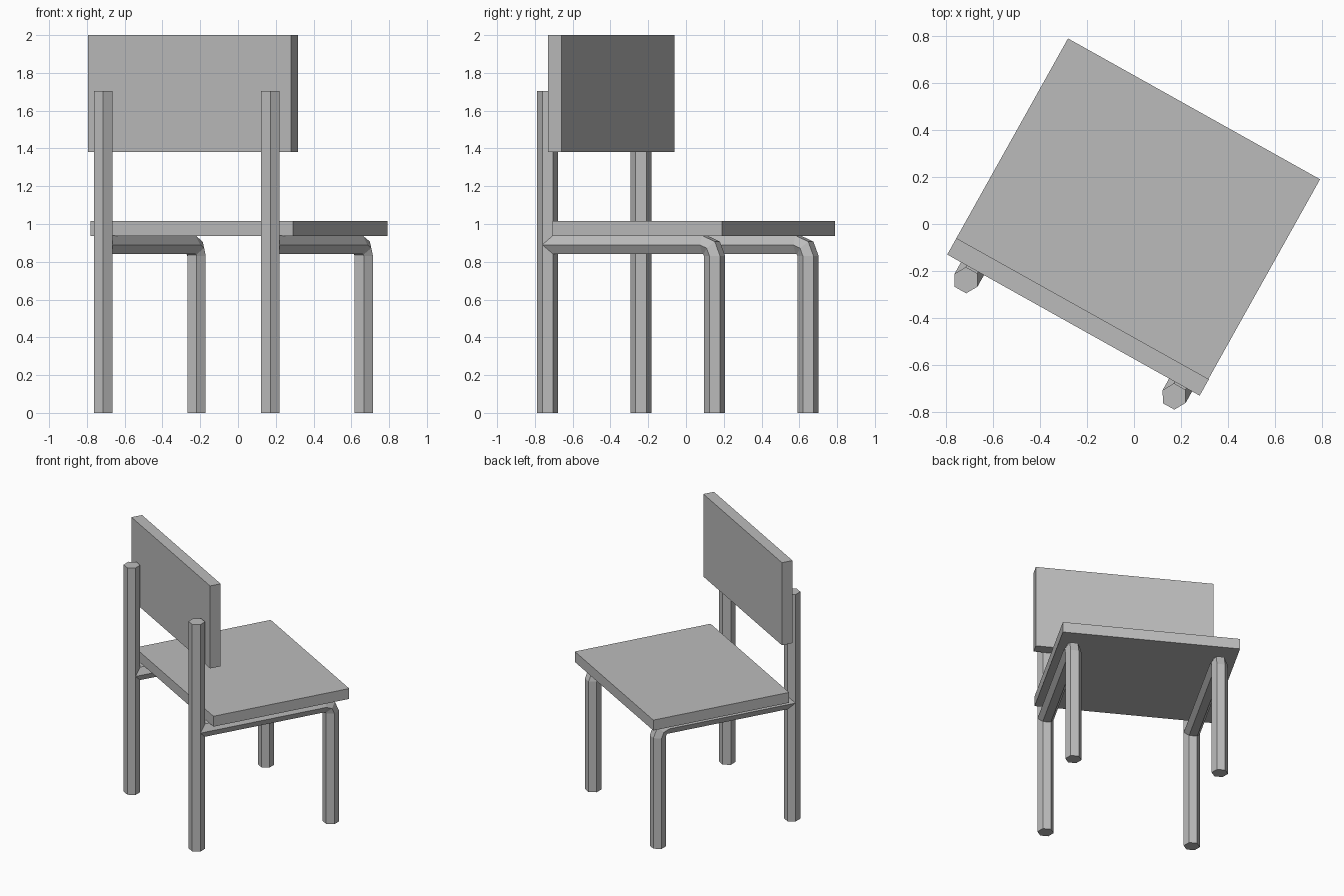
import bpy, bmesh
from math import cos, sin, pi, radians
from mathutils import Vector, Matrix

if "Cube" in bpy.data.objects:
    bpy.data.objects.remove(bpy.data.objects["Cube"])

TURN = Matrix.Rotation(radians(-29.2), 4, "Z")   # the chair stands at an angle
TUBE = 0.056                                     # hexagonal tube radius
POST_Y, LEG_Y, SIDE_X, RAIL_Z = -0.557, 0.457, 0.507, 0.89

grey = bpy.data.materials.new("plain_grey")
grey.use_nodes = True
colour = (0.5, 0.5, 0.5, 1)
grey.diffuse_color = colour
grey.node_tree.nodes["Principled BSDF"].inputs["Base Color"].default_value = colour


def finish(name, bm):
    bmesh.ops.recalc_face_normals(bm, faces=bm.faces)
    mesh = bpy.data.meshes.new(name)
    bm.to_mesh(mesh)
    bm.free()
    mesh.materials.append(grey)
    obj = bpy.data.objects.new(name, mesh)
    obj.matrix_world = TURN
    bpy.context.collection.objects.link(obj)


def board(name, low, high):
    low, high = Vector(low), Vector(high)
    bm = bmesh.new()
    bmesh.ops.create_cube(bm, size=1)
    bmesh.ops.scale(bm, vec=high - low, verts=bm.verts)
    bmesh.ops.translate(bm, vec=(low + high) / 2, verts=bm.verts)
    finish(name, bm)


def tube(name, x, path):
    """Sweep a hexagon along (y, z, tilt) stations; tilt 0 is level, pi/2 upright."""
    bm = bmesh.new()
    rings = []
    for y, z, tilt in path:
        ring = []
        for i in range(6):
            across, out = TUBE * cos(i * pi / 3), TUBE * sin(i * pi / 3)
            ring.append(bm.verts.new((x + across, y + out * sin(tilt), z + out * cos(tilt))))
        rings.append(ring)
    for a, b in zip(rings, rings[1:]):
        for i in range(6):
            j = (i + 1) % 6
            bm.faces.new((a[i], a[j], b[j], b[i]))
    bm.faces.new(rings[0])
    bm.faces.new(rings[-1])
    finish(name, bm)


# Flat boards
board("seat", (-0.63, -0.475, 0.937), (0.598, 0.552, 1.015))
board("backrest", (-0.63, -0.501, 1.38), (0.6, -0.421, 2.0))

# Rear posts, and side rails that bend down into the front legs
BEND = 0.06
bend = [(LEG_Y - BEND + BEND * sin(t), RAIL_Z - BEND + BEND * cos(t), t)
        for t in (0, pi / 4, pi / 2)]
for side, x in (("left", SIDE_X), ("right", -SIDE_X)):
    tube(side + "_rear_post", x, [(POST_Y, 0, pi / 2), (POST_Y, 1.705, pi / 2)])
    tube(side + "_rail_and_front_leg", x,
         [(POST_Y, RAIL_Z, 0)] + bend + [(LEG_Y, 0, pi / 2)])
